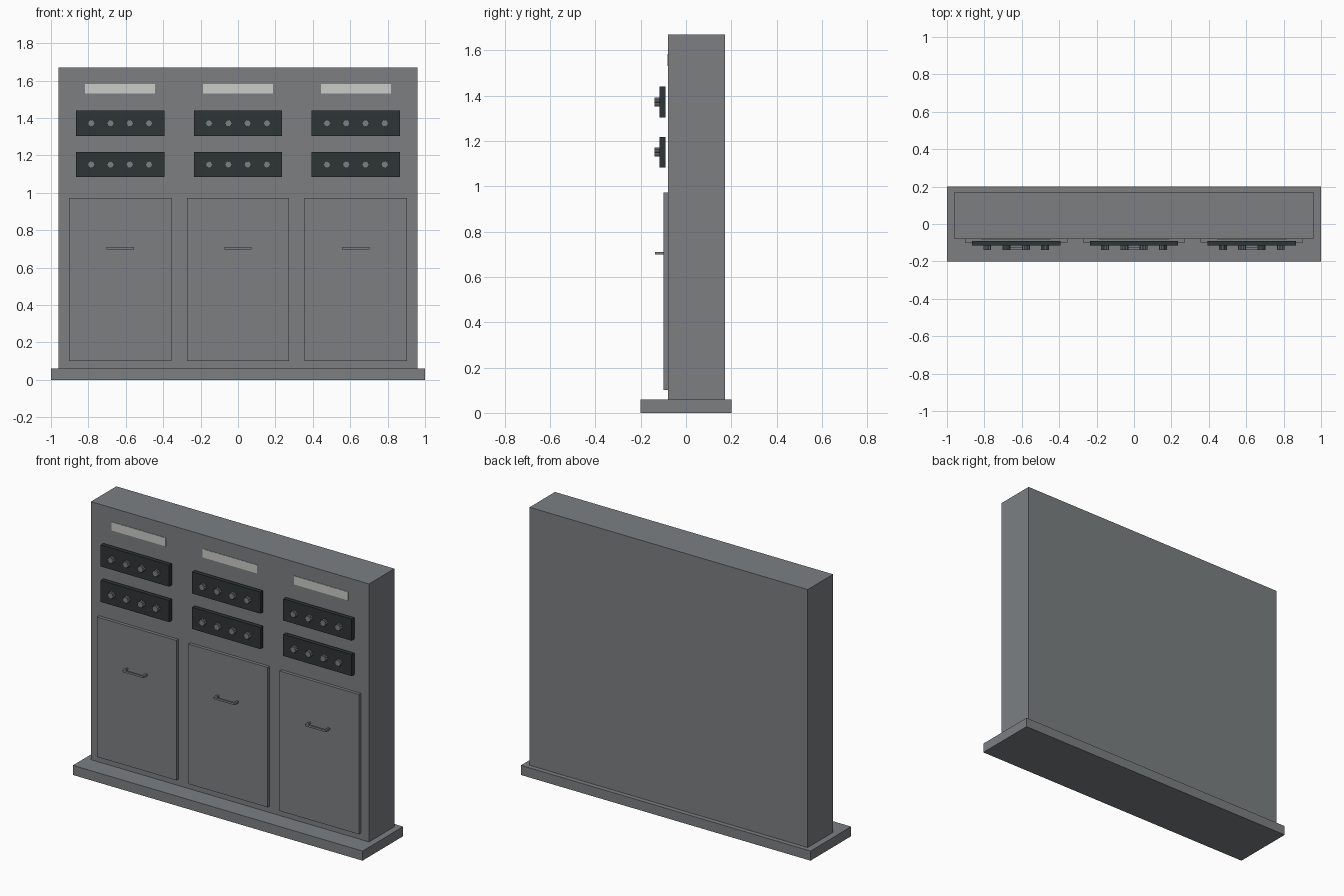
import bpy, bmesh, math
from mathutils import Matrix, Vector

default = bpy.data.objects.get("Cube")
if default:
    bpy.data.objects.remove(default, do_unlink=True)


def material(name, rgb):
    mat = bpy.data.materials.new(name)
    mat.use_nodes = True
    mat.diffuse_color = (*rgb, 1)
    mat.node_tree.nodes["Principled BSDF"].inputs["Base Color"].default_value = (*rgb, 1)
    return mat


steel = material("grey_steel", (0.20, 0.213, 0.222))
dark = material("dark_panel", (0.028, 0.036, 0.036))
pale = material("pale_label", (0.60, 0.60, 0.58))


def finish(name, bm, mat):
    bmesh.ops.recalc_face_normals(bm, faces=bm.faces)
    mesh = bpy.data.meshes.new(name)
    bm.to_mesh(mesh)
    bm.free()
    mesh.materials.append(mat)
    obj = bpy.data.objects.new(name, mesh)
    bpy.context.scene.collection.objects.link(obj)
    return obj


def add_box(bm, x, y, z):
    """Add a box spanning the given (low, high) ranges."""
    size = [b - a for a, b in (x, y, z)]
    mid = Vector([(a + b) / 2 for a, b in (x, y, z)])
    bmesh.ops.create_cube(bm, size=1, matrix=Matrix.Translation(mid) @ Matrix.Diagonal((*size, 1)))


def box(name, x, y, z, mat):
    bm = bmesh.new()
    add_box(bm, x, y, z)
    return finish(name, bm, mat)


def around(centre, width):
    return centre - width / 2, centre + width / 2


def knob(name, cx, cz):
    """Knurled dial: a star profile pushed forward from the panel."""
    bm = bmesh.new()
    ring = []
    points = 20
    for i in range(points):
        r = 0.021 if i % 2 == 0 else 0.017
        a = math.tau * i / points
        ring.append(bm.verts.new((cx + r * math.cos(a), -0.116, cz + r * math.sin(a))))
    back = bm.faces.new(ring)
    front = bmesh.ops.extrude_face_region(bm, geom=[back], use_keep_orig=True)["geom"]
    verts = [v for v in front if isinstance(v, bmesh.types.BMVert)]
    bmesh.ops.translate(bm, verts=verts, vec=(0, -0.023, 0))
    finish(name, bm, steel)


def handle(name, cx):
    """Pull bar with a post at each end."""
    bm = bmesh.new()
    z = around(0.704, 0.012)
    add_box(bm, around(cx, 0.146), (-0.137, -0.126), z)
    for side in (-1, 1):
        add_box(bm, around(cx + side * 0.067, 0.012), (-0.126, -0.099), z)
    finish(name, bm, steel)


# Plinth and cabinet body
box("base_plinth", (-1, 1), (-0.2, 0.2), (0, 0.06), steel)
box("cabinet_body", (-0.96, 0.96), (-0.079, 0.171), (0.06, 1.67), steel)

# Three identical bays
for bay, cx in (("right", -0.63), ("middle", 0), ("left", 0.63)):
    box(f"{bay}_door", around(cx, 0.548), (-0.099, -0.079), (0.10, 0.973), steel)
    handle(f"{bay}_door_handle", cx)
    box(f"{bay}_label", around(cx, 0.374), (-0.082, -0.079), (1.53, 1.583), pale)
    for row, cz in (("upper", 1.372), ("lower", 1.151)):
        box(f"{bay}_{row}_panel", around(cx, 0.473), (-0.116, -0.09), around(cz, 0.135), dark)
        for i in range(4):
            knob(f"{bay}_{row}_knob_{i + 1}", cx + (i - 1.5) * 0.103, cz)
